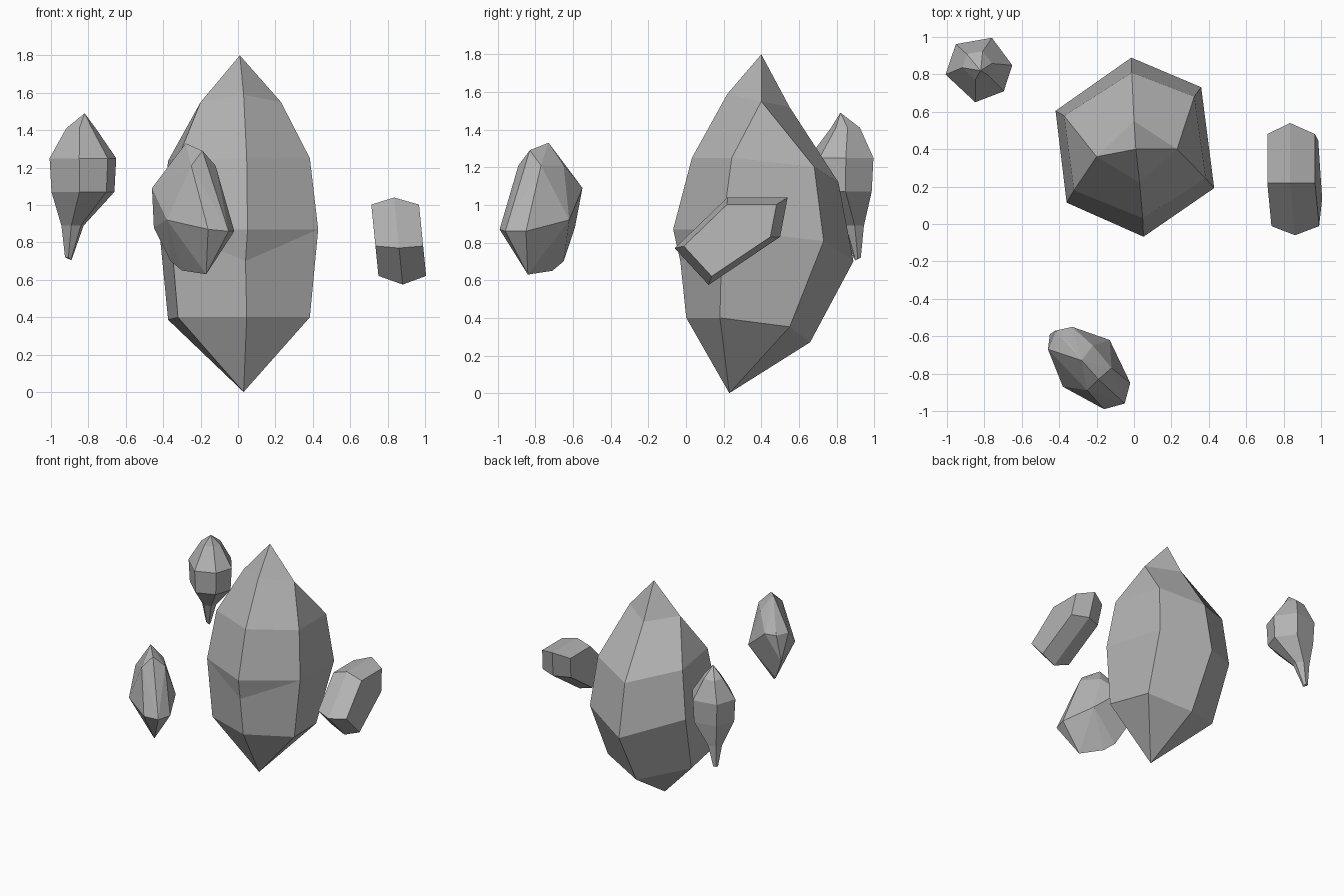
import bpy
import bmesh
from math import cos, sin, radians
from mathutils import Vector

default_cube = bpy.data.objects.get("Cube")
if default_cube:
    bpy.data.objects.remove(default_cube, do_unlink=True)

# Single stone colour
stone = bpy.data.materials.new("stone_grey")
stone.use_nodes = True
colour = (0.45, 0.45, 0.45, 1)
stone.diffuse_color = colour
stone.node_tree.nodes["Principled BSDF"].inputs["Base Color"].default_value = colour


def finish(name, bm):
    """Clean the mesh and turn it into a flat shaded object."""
    bmesh.ops.remove_doubles(bm, verts=bm.verts[:], dist=0.002)
    bmesh.ops.recalc_face_normals(bm, faces=bm.faces[:])
    mesh = bpy.data.meshes.new(name)
    bm.to_mesh(mesh)
    bm.free()
    mesh.materials.append(stone)
    obj = bpy.data.objects.new(name, mesh)
    bpy.context.collection.objects.link(obj)
    return obj


def ring(angles, centre, rx, ry, drop=0.0):
    """Ring of corners whose back side may hang lower than the front."""
    cx, cy, z = centre
    points = []
    for angle in angles:
        a = radians(angle)
        sag = drop * max(0.0, sin(a)) ** 2.5
        points.append(Vector((cx + rx * cos(a), cy + ry * sin(a), z - sag)))
    return points


def loft(name, rings, top=None, bottom=None):
    """Join the rings with quads and close each end with a point or a cap."""
    bm = bmesh.new()
    rows = [[bm.verts.new(p) for p in points] for points in rings]
    count = len(rows[0])
    for upper, lower in zip(rows, rows[1:]):
        for i in range(count):
            j = (i + 1) % count
            bm.faces.new((upper[i], upper[j], lower[j], lower[i]))
    for row, apex in ((rows[0], top), (rows[-1], bottom)):
        if apex is None:
            bm.faces.new(row)
            continue
        tip = bm.verts.new(apex)
        for i in range(count):
            bm.faces.new((tip, row[i], row[(i + 1) % count]))
    return finish(name, bm)


def hull(name, points):
    """Wrap a few corner points in a faceted convex stone."""
    bm = bmesh.new()
    for point in points:
        bm.verts.new(point)
    result = bmesh.ops.convex_hull(bm, input=bm.verts[:])
    loose = set(result["geom_interior"]) | set(result["geom_unused"])
    bmesh.ops.delete(
        bm, geom=[g for g in loose if isinstance(g, bmesh.types.BMVert)], context="VERTS")
    bmesh.ops.dissolve_limit(
        bm, angle_limit=radians(4), verts=bm.verts[:], edges=bm.edges[:])
    return finish(name, bm)


# Large central crystal: the crown pairs its side corners into ridges
columns = (-85, -27, 42, 93, 156, 218)
front, right, left, back = (
    Vector((0.03, 0.22, 1.59)), Vector((0.23, 0.40, 1.55)),
    Vector((-0.20, 0.36, 1.55)), Vector((0, 0.55, 1.52)))
crown = [front, right, right, back, left, left]
shoulder = ring(columns, (0.01, 0.42, 1.25), 0.42, 0.39, drop=0.13)
girdle = ring(columns, (0.01, 0.41, 0.87), 0.47, 0.48, drop=0.17)
notch = [p.copy() for p in girdle]
notch[0] = Vector((0.04, -0.03, 0.70))
foot = ring(columns, (0.01, 0.33, 0.40), 0.42, 0.33, drop=0.13)
loft("central_crystal", [crown, shoulder, girdle, notch, foot],
     top=(0.01, 0.40, 1.80), bottom=(0.03, 0.23, 0))

# Back right shard: blunt head with a thin tail
corners = (-96, -42, 6, 67, 133, 190)
head = (-0.83, 0.83)
loft("tailed_shard", [
    ring(corners, (-0.84, 0.85, 1.41), 0.08, 0.08),
    ring(corners, (*head, 1.25), 0.18, 0.18),
    ring(corners, (*head, 1.07), 0.17, 0.17),
    ring(corners, (-0.885, 0.89, 0.89), 0.06, 0.06),
    ring(corners, (-0.905, 0.91, 0.72), 0.02, 0.02),
], top=(-0.82, 0.82, 1.49), bottom=(-0.89, 0.90, 0.705))

# Left shard: pentagonal slab with a pointed rim
outline = [(-0.06, 0.77), (0.22, 1.04), (0.54, 1.04), (0.50, 0.83), (0.12, 0.575)]
middle_y, middle_z = 0.21, 0.83


def slab_ring(x, scale):
    """Scaled copy of the slab outline, leaning inward toward the top."""
    points = []
    for y, z in outline:
        dy, dz = (y - middle_y) * scale, (z - middle_z) * scale
        points.append(Vector((x - 0.1 * dz, middle_y + dy, middle_z + dz)))
    return points


loft("slab_shard", [slab_ring(x, scale) for x, scale in
                    ((0.73, 0.82), (0.855, 1), (0.985, 0.82))])

# Front shard: faceted upright stone turned diagonally
hull("front_shard", [
    (-0.28, -0.73, 1.33), (-0.19, -0.83, 1.29),    # ridge on top
    (-0.34, -0.64, 1.21), (-0.22, -0.65, 1.21),    # upper facets
    (-0.25, -0.89, 1.21), (-0.12, -0.77, 1.21),
    (-0.46, -0.67, 1.09), (-0.42, -0.57, 1.09), (-0.33, -0.55, 1.09),
    (-0.45, -0.59, 0.88), (-0.38, -0.87, 0.92), (-0.13, -0.62, 0.92),
    (-0.02, -0.85, 0.86), (-0.05, -0.96, 0.86), (-0.16, -0.99, 0.87),
    (-0.17, -0.84, 0.63), (-0.30, -0.71, 0.65), (-0.36, -0.65, 0.70),
])
